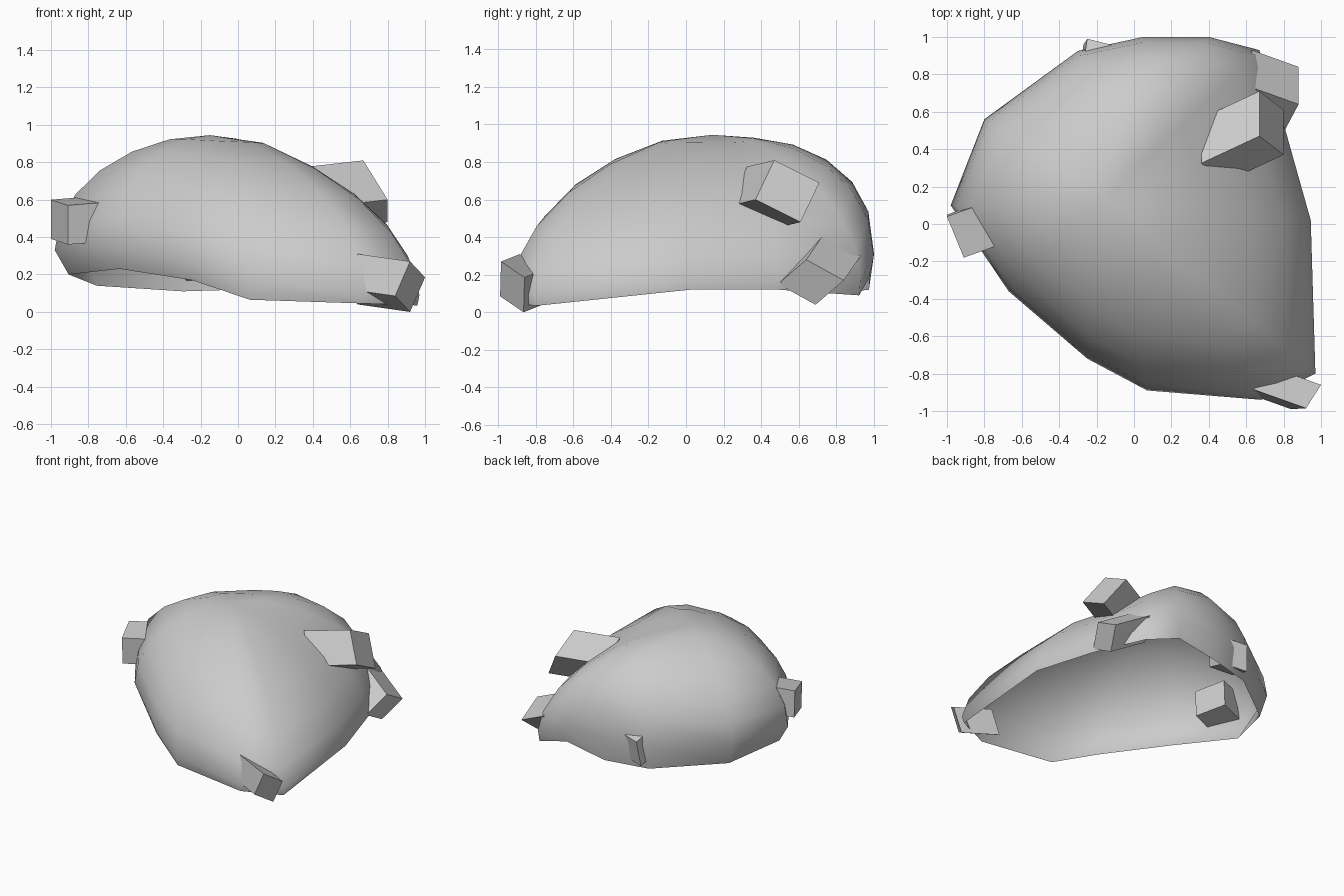
import bpy, bmesh, math
from mathutils import Vector

if "Cube" in bpy.data.objects:
    bpy.data.objects.remove(bpy.data.objects["Cube"])

# Shell outline: x, y, height of widest line, height of rim, rim scale, roundness
OUTLINE = [
    (0.67, 0.93, .18, .09, .99, 1.75), (0.40, 1.00, .30, .18, .97, 2.15),
    (0.05, 1.00, .32, .12, .97, 2.4), (-0.30, 0.925, .30, .11, .96, 2.1),
    (-0.80, 0.56, .32, .14, .93, 1.95), (-0.98, 0.10, .33, .20, .91, 1.95),
    (-0.67, -0.36, .34, .23, .93, 1.95), (-0.25, -0.72, .26, .17, .96, 1.85),
    (0.07, -0.89, .15, .065, .97, 1.85), (0.68, -0.94, .10, .045, .99, 1.75),
    (0.97, -0.80, .09, .035, .99, 1.65), (0.945, 0.02, .17, .12, 1.0, 1.62),
    (0.81, 0.50, .17, .12, .99, 1.62),
]
APEX = Vector((-0.15, 0.14, 0.945))


def make_object(name, bm):
    bmesh.ops.recalc_face_normals(bm, faces=bm.faces)
    mesh = bpy.data.meshes.new(name)
    bm.to_mesh(mesh)
    bm.free()
    obj = bpy.data.objects.new(name, mesh)
    bpy.context.collection.objects.link(obj)
    return obj


def build_shell():
    bm = bmesh.new()
    steps = 6
    rings = []
    # Dome rings from near the apex out to the widest line
    for i in range(1, steps + 1):
        s = math.sin(math.pi / 2 * i / steps)
        ring = []
        for x, y, zb, zr, inset, n in OUTLINE:
            f = max(0, 1 - s ** n) ** (1 / n)
            # Keep the crown evenly rounded, whatever the flank's roundness
            blend = min(1, s / 0.5)
            f = f * blend + math.sqrt(max(0, 1 - s * s)) * (1 - blend)
            ring.append(bm.verts.new((APEX.x + (x - APEX.x) * s,
                                      APEX.y + (y - APEX.y) * s,
                                      zb + (APEX.z - zb) * f)))
        rings.append(ring)
    # Rim tucked under the widest line; the underside stays open
    rings.append([bm.verts.new((APEX.x + (x - APEX.x) * k, APEX.y + (y - APEX.y) * k, zr))
                  for x, y, zb, zr, k, n in OUTLINE])
    top = bm.verts.new(APEX)
    count = len(OUTLINE)
    for j in range(count):
        k = (j + 1) % count
        bm.faces.new((top, rings[0][j], rings[0][k]))
        for a, b in zip(rings, rings[1:]):
            bm.faces.new((a[j], b[j], b[k], a[k]))
    shell = make_object("shell", bm)
    # Outward normals on the open dome
    if shell.data.polygons[0].normal.z < 0:
        shell.data.flip_normals()
    shell.data.shade_smooth()


def build_block(name, corner, u, v, w):
    """Skewed box spanned by three edges from one corner."""
    bm = bmesh.new()
    bmesh.ops.create_cube(bm, size=1)
    c, u, v, w = map(Vector, (corner, u, v, w))
    for vert in bm.verts:
        p = vert.co + Vector((.5, .5, .5))
        vert.co = c + u * p.x + v * p.y + w * p.z
    make_object(name, bm)


build_shell()

# Angular blocks stuck into the shell
build_block("front_corner_block", (.92, -.985, .27), (.08, .125, -.085), (-.08, -.005, -.185), (-.28, .10, .04))
build_block("left_block", (-1.0, .04, .60), (.09, -.22, -.03), (0, .01, -.21), (.25, .09, .02))
build_block("upper_right_block", (.67, .71, .69), (.13, -.10, -.21), (0, -.24, .12), (-.31, -.145, -.035))
build_block("lower_right_block", (.88, .64, .28), (0, .2, -.11), (-.08, -.15, -.13), (-.25, .09, .13))
build_block("back_block", (-.25, .99, .35), (.18, -.045, .02), (-.02, -.03, -.2), (-.03, -.2, .07))
